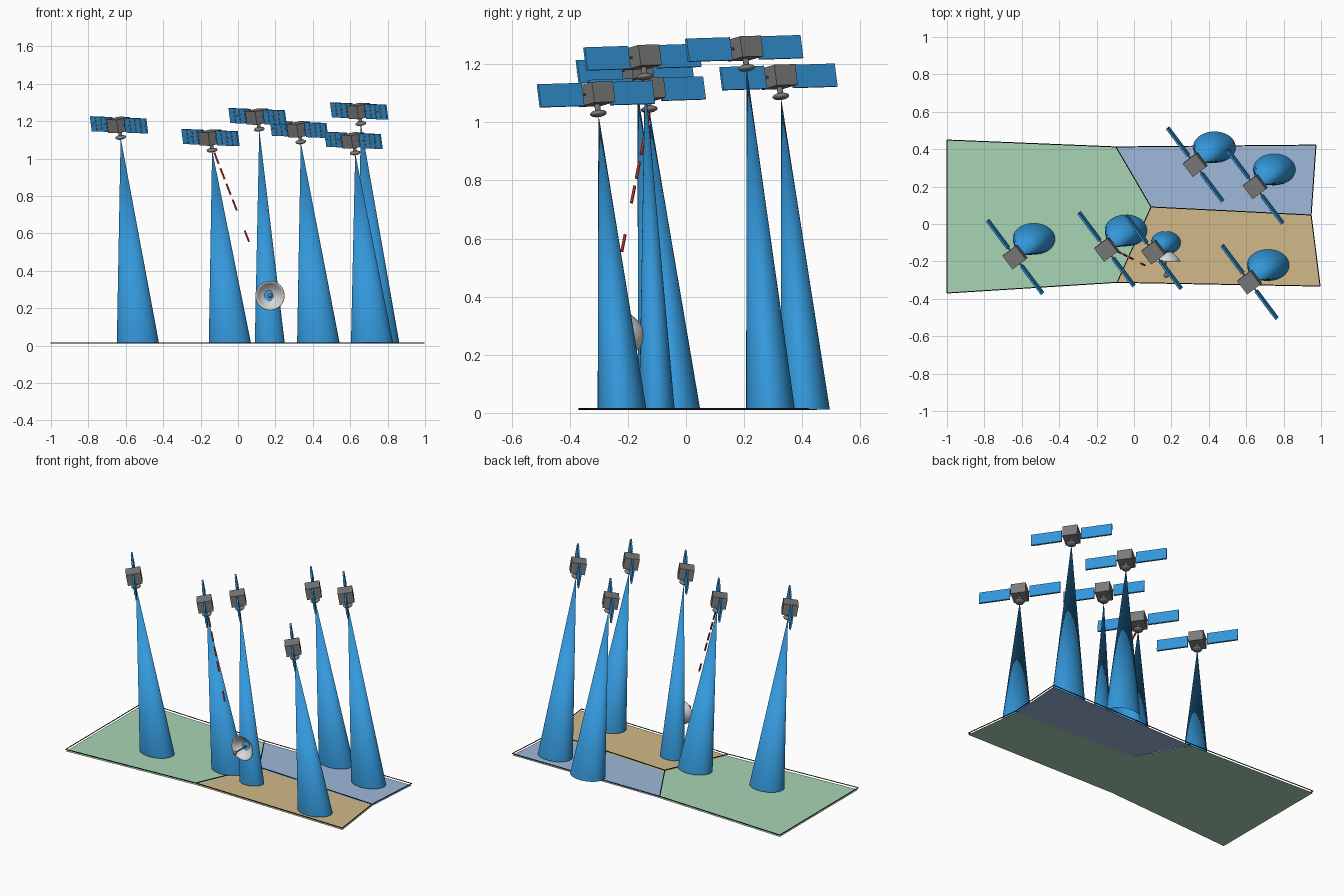
import bpy, bmesh, math
from mathutils import Matrix, Vector

if "Cube" in bpy.data.objects:
    bpy.data.objects.remove(bpy.data.objects["Cube"])


def material(name, rgb):
    m = bpy.data.materials.new(name)
    m.diffuse_color = (*rgb, 1)
    m.use_nodes = True
    m.node_tree.nodes["Principled BSDF"].inputs["Base Color"].default_value = m.diffuse_color
    return m


BLUE = material("bright blue", (0.034, 0.314, 0.708))
GREY = material("mid grey", (0.2, 0.2, 0.2))
LIGHT = material("light grey", (0.68, 0.68, 0.68))
RED = material("red", (0.8, 0.07, 0.045))
DARK = material("border black", (0.02, 0.02, 0.02))
GREEN = material("pale green", (0.39, 0.66, 0.456))
SKY = material("pale blue", (0.342, 0.485, 0.687))
TAN = material("tan", (0.64, 0.49, 0.25))


def finish(bm, name, mats, smooth=False):
    me = bpy.data.meshes.new(name)
    bm.to_mesh(me)
    bm.free()
    for m in mats:
        me.materials.append(m)
    ob = bpy.data.objects.new(name, me)
    bpy.context.collection.objects.link(ob)
    if smooth:
        bpy.ops.object.select_all(action='DESELECT')
        ob.select_set(True)
        bpy.context.view_layer.objects.active = ob
        bpy.ops.object.shade_smooth_by_angle(angle=math.radians(40))
    return ob


def paint(verts, index):
    for f in {f for v in verts for f in v.link_faces}:
        f.material_index = index


def box(bm, center, size, index=0):
    mat = Matrix.Translation(center) @ Matrix.Diagonal((*size, 1))
    paint(bmesh.ops.create_cube(bm, size=1, matrix=mat)["verts"], index)


def rod(bm, a, b, r1, r2, index=0, segments=16):
    # capped cylinder or frustum from a to b
    a, b = Vector(a), Vector(b)
    d = b - a
    mat = Matrix.Translation((a + b) / 2) @ d.to_track_quat('Z', 'Y').to_matrix().to_4x4()
    paint(bmesh.ops.create_cone(bm, cap_ends=True, segments=segments, radius1=r1,
                                radius2=r2, depth=d.length, matrix=mat)["verts"], index)


# Ground regions
nw, n, ne = (-1, .449), (-.096, .412), (.973, .422)
mid, e = (.091, .091), (.947, .048)
sw, s, se = (-1, -.369), (-.09, -.312), (.995, -.332)


def region(name, pts, z, mat):
    bm = bmesh.new()
    bm.faces.new([bm.verts.new((x, y, z)) for x, y in pts])
    finish(bm, name, [mat])


region("green_region", [nw, sw, s, se, e, mid, n], 0.0, GREEN)
region("blue_region", [n, mid, e, ne], 0.001, SKY)
region("tan_region", [mid, s, se, e], 0.002, TAN)

# Raised border lines
bm = bmesh.new()
for a, b in ((nw, n), (n, ne), (ne, e), (e, se), (se, s), (s, sw), (sw, nw),
             (n, mid), (mid, e), (mid, s)):
    rod(bm, (*a, .013), (*b, .013), .003, .003, segments=6)
finish(bm, "border_lines", [DARK])

# Satellite frame: x along the panels, z tilted away from the beam footprint
tilt = math.radians(10)
U = Vector((.6, -.8, -.025)).normalized()
W = Vector((.8, .6, 0))
A = (Vector((0, 0, math.cos(tilt))) - W * math.sin(tilt))
A = (A - U * A.dot(U)).normalized()
V = A.cross(U)
FRAME = Matrix((U, V, A)).transposed().to_4x4()


def satellite(number, center):
    bm = bmesh.new()
    box(bm, (0, 0, 0), (.09, .09, .072))
    rod(bm, (0, 0, -.034), (0, 0, -.06), .01, .01)
    for side in (-1, 1):
        x = side * .152
        rod(bm, (side * .04, 0, 0), (side * .07, 0, 0), .004, .004, segments=8)
        box(bm, (x, 0, 0), (.186, .01, .08), 1)
        # cell dividers on the outward face
        for k in (-1, 0, 1):
            box(bm, (x + k * .046, -.0055, 0), (.003, .003, .08))
        box(bm, (x, -.0055, 0), (.186, .003, .003))
    # flattened antenna
    mat = Matrix.Translation((0, 0, -.068)) @ Matrix.Diagonal((.029, .029, .012, 1))
    bmesh.ops.create_uvsphere(bm, u_segments=24, v_segments=12, radius=1, matrix=mat)
    bm.transform(Matrix.Translation(center) @ FRAME)
    finish(bm, f"satellite_{number}", [GREY, BLUE], True)


def beam(number, apex, foot, rx, ry):
    # slanted open cone with an oval footprint
    bm = bmesh.new()
    top = bm.verts.new(apex)
    ring = [bm.verts.new((foot[0] + rx * math.cos(t), foot[1] + ry * math.sin(t), .011))
            for t in (2 * math.pi * i / 48 for i in range(48))]
    for i in range(48):
        bm.faces.new((ring[i], ring[(i + 1) % 48], top))
    finish(bm, f"beam_{number}", [BLUE], True)


# Body centre, beam footprint centre, beam footprint radii
SATS = [((-.636, -.176, 1.18), (-.535, -.08), (.113, .084)),
        ((-.147, -.135, 1.112), (-.043, -.035), (.113, .084)),
        ((.105, -.15, 1.224), (.17, -.1), (.08, .061)),
        ((.327, .318, 1.156), (.43, .411), (.114, .084)),
        ((.648, .2, 1.254), (.75, .291), (.113, .084)),
        ((.618, -.31, 1.097), (.717, -.22), (.113, .084))]
for i, (c, foot, radii) in enumerate(SATS, 1):
    satellite(i, c)
    beam(i, Vector(c) - A * .068, foot, *radii)

# Ground dish: parabolic bowl facing the front
DX, DZ = .171, .267
bm = bmesh.new()
prof = [bm.verts.new((r, -.145 - .055 * (r / .077) ** 2, 0))
        for r in (.077 * i / 8 for i in range(9))]
edges = [bm.edges.new(p) for p in zip(prof, prof[1:])]
bmesh.ops.spin(bm, geom=prof + edges, axis=(0, 1, 0), cent=(0, 0, 0),
               angle=2 * math.pi, steps=40)
bmesh.ops.remove_doubles(bm, verts=bm.verts[:], dist=.0002)
bmesh.ops.recalc_face_normals(bm, faces=bm.faces[:])
bm.transform(Matrix.Translation((DX, 0, DZ)))
dish = finish(bm, "dish_bowl", [LIGHT], True)
mod = dish.modifiers.new("thickness", 'SOLIDIFY')
mod.thickness = .004
mod.offset = 0

# Dish feed
bm = bmesh.new()
rod(bm, (DX, -.145, DZ), (DX, -.275, DZ), .004, .004)
bmesh.ops.create_uvsphere(bm, u_segments=16, v_segments=10, radius=.013,
                          matrix=Matrix.Translation((DX, -.275, DZ)))
finish(bm, "dish_feed", [GREY], True)

# Dashed signal line from the second satellite toward the dish feed
start, end = Vector((-.13, -.125, 1.04)), Vector((DX, -.278, DZ))
bm = bmesh.new()
for i in (0, 1, 2, 3, 5):
    t = .012 + i * .108
    rod(bm, start.lerp(end, t), start.lerp(end, t + .074), .0055, .0055, segments=8)
finish(bm, "signal_dashes", [RED], True)
